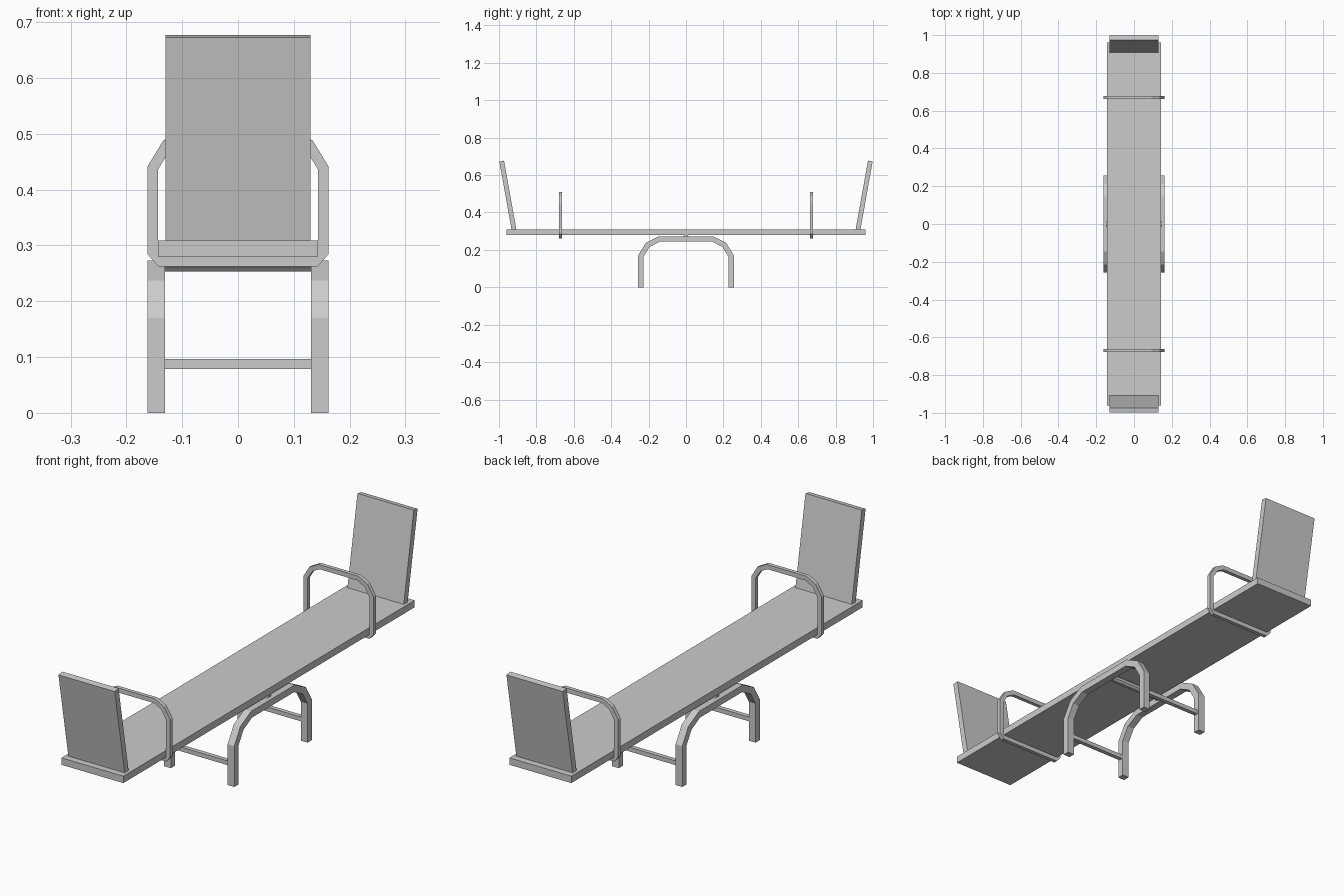
import bpy, bmesh, math
from mathutils import Vector

if "Cube" in bpy.data.objects:
    bpy.data.objects.remove(bpy.data.objects["Cube"])


def make(name, verts, faces):
    bm = bmesh.new()
    vs = [bm.verts.new(v) for v in verts]
    for f in faces:
        bm.faces.new([vs[i] for i in f])
    bmesh.ops.recalc_face_normals(bm, faces=bm.faces)
    me = bpy.data.meshes.new(name)
    bm.to_mesh(me)
    bm.free()
    ob = bpy.data.objects.new(name, me)
    bpy.context.collection.objects.link(ob)
    return ob


def box(name, x, y, z):
    """Box from (min, max) ranges."""
    return prism(name, [(y[0], z[0]), (y[1], z[0]), (y[1], z[1]), (y[0], z[1])], *x)


def prism(name, profile, x0, x1):
    """Extrude a (y, z) profile along x."""
    n = len(profile)
    verts = [(x, y, z) for x in (x0, x1) for y, z in profile]
    faces = [range(n), range(n, 2 * n)]
    faces += [(i, (i + 1) % n, n + (i + 1) % n, n + i) for i in range(n)]
    return make(name, verts, faces)


def bent_bar(name, outer, thick, depth, closed, place):
    """Flat bar following a clockwise outer outline, mitred at each bend."""
    pts = [Vector(p) for p in outer]
    n = len(pts)
    inner = []
    for i, p in enumerate(pts):
        normals = []
        for a, b in ((i - 1, i), (i, i + 1)):
            if closed or (a >= 0 and b < n):
                d = (pts[b % n] - pts[a % n]).normalized()
                normals.append(Vector((d.y, -d.x)))
        m = sum(normals, Vector((0, 0))).normalized()
        inner.append(p + m * thick / m.dot(normals[0]))
    verts = []
    for p, q in zip(pts, inner):
        verts += [place(p, -depth / 2), place(p, depth / 2),
                  place(q, depth / 2), place(q, -depth / 2)]
    faces = []
    for i in range(n if closed else n - 1):
        j = (i + 1) % n
        for k in range(4):
            l = (k + 1) % 4
            faces.append((4 * i + k, 4 * i + l, 4 * j + l, 4 * j + k))
    if not closed:
        faces += [range(4), range(4 * n - 4, 4 * n)]
    return make(name, verts, faces)


def mirrored(half):
    """Complete a left-hand outline with its right-hand mirror image."""
    return half + [(-a, b) for a, b in reversed(half)]


# Plank
box("plank", (-0.143, 0.143), (-0.96, 0.96), (0.28, 0.309))

handle_outline = mirrored([(-0.142, 0.262), (-0.162, 0.284), (-0.162, 0.442),
                           (-0.134, 0.488), (-0.092, 0.51)])
arch_outline = mirrored([(-0.256, 0), (-0.256, 0.17), (-0.215, 0.237), (-0.145, 0.273)])

for s, end in ((-1, "front"), (1, "back")):
    # Leaning backrest
    prism(end + "_backrest", [(s * 0.906, 0.304), (s * 0.931, 0.300),
                              (s * 0.998, 0.673), (s * 0.973, 0.677)], -0.13, 0.13)
    # Handle loop wrapped round the plank
    bent_bar(end + "_handle", handle_outline, 0.019, 0.016, True,
             lambda p, d: (p.x, s * 0.67 + d, p.y))
    # Low crossbar between the legs
    y = s * 0.24
    box(end + "_crossbar", (-0.135, 0.135), (y - 0.009, y + 0.009), (0.079, 0.097))

# Arched side supports
for s, side in ((-1, "left"), (1, "right")):
    bent_bar(side + "_support", arch_outline, 0.028, 0.031, False,
             lambda p, d: (s * 0.1465 + d, p.x, p.y))

# Pivot rod
prism("pivot_rod", [(0.015 * math.cos(math.radians(22.5 + 45 * i)),
                     0.267 + 0.015 * math.sin(math.radians(22.5 + 45 * i)))
                    for i in range(8)], -0.145, 0.145)
